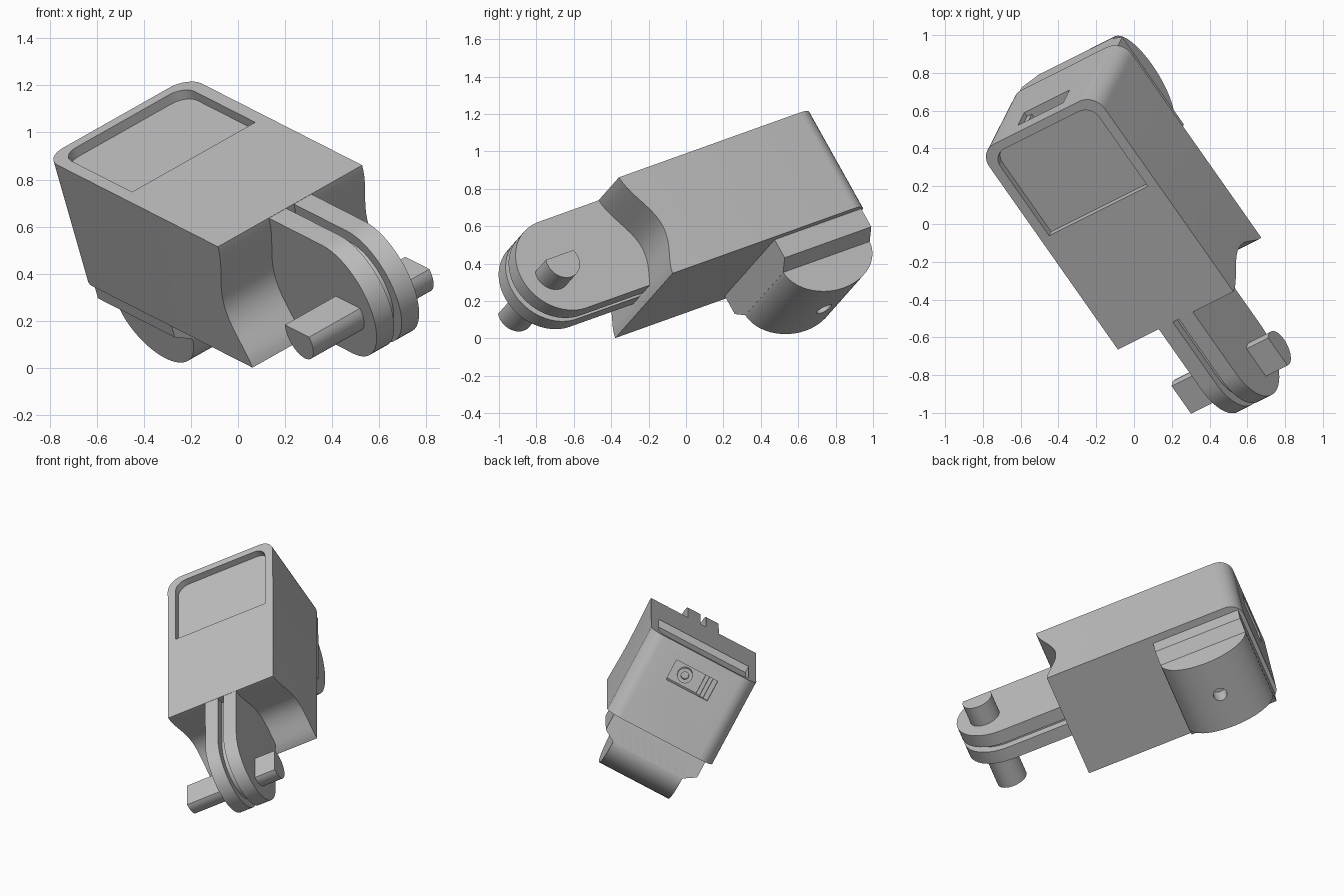
import bpy, bmesh, math
from mathutils import Matrix, Vector

old = bpy.data.objects.get("Cube")
if old:
    bpy.data.objects.remove(old, do_unlink=True)

# Tilted frame: u across, v towards the back, w out of the top
V = Vector((-0.552, 0.785, 0.281)).normalized()
W = Vector((-0.242, -0.473, 0.847))
U = V.cross(W).normalized()
W = U.cross(V)
FRAME = Matrix.Translation((-0.085, -0.665, 0.515)) @ Matrix((U, V, W)).transposed().to_4x4()

WIDTH, LENGTH, DEPTH = 0.767, 1.335, 0.606
MID = WIDTH / 2

grey = bpy.data.materials.new("plain grey")
grey.use_nodes = True
colour = (0.52, 0.52, 0.52, 1)
grey.diffuse_color = colour
grey.node_tree.nodes["Principled BSDF"].inputs["Base Color"].default_value = colour


def prism(name, points, axis, lo, hi, bevel=0, bevel_test=None):
    """Extrude a 2D outline along one local axis (0 = u, 1 = v, 2 = w)."""
    bm = bmesh.new()

    def place(p, t):
        co = list(p)
        co.insert(axis, t)
        return bm.verts.new(co)

    face = bm.faces.new([place(p, lo) for p in points])
    ext = bmesh.ops.extrude_face_region(bm, geom=[face])
    step = Vector((0, 0, 0))
    step[axis] = hi - lo
    moved = [g for g in ext["geom"] if isinstance(g, bmesh.types.BMVert)]
    bmesh.ops.translate(bm, verts=moved, vec=step)
    if bevel:
        edges = [e for e in bm.edges if bevel_test(*[v.co for v in e.verts])]
        bmesh.ops.bevel(bm, geom=edges, offset=bevel, segments=8, profile=0.5, affect='EDGES')
    bmesh.ops.recalc_face_normals(bm, faces=bm.faces)
    mesh = bpy.data.meshes.new(name)
    bm.to_mesh(mesh)
    bm.free()
    mesh.materials.append(grey)
    ob = bpy.data.objects.new(name, mesh)
    ob.matrix_world = FRAME
    bpy.context.collection.objects.link(ob)
    return ob


def rect(a, b, c, d):
    return [(a, c), (b, c), (b, d), (a, d)]


def arc(cx, cy, rx, ry, start, end, n=24):
    angles = [math.radians(start + (end - start) * i / n) for i in range(n + 1)]
    return [(cx + rx * math.cos(t), cy + ry * math.sin(t)) for t in angles]


def cut(target, cutter):
    cutter.hide_render = True
    bpy.context.view_layer.update()
    mod = target.modifiers.new("cut", 'BOOLEAN')
    mod.operation, mod.solver, mod.object = 'DIFFERENCE', 'EXACT', cutter
    bpy.context.view_layer.objects.active = target
    bpy.ops.object.modifier_apply(modifier=mod.name)
    bpy.data.objects.remove(cutter, do_unlink=True)


def back_corner(p, q):
    return min(p.y, q.y) > LENGTH - 0.01 and abs(p.z - q.z) > 0.01


# Body: side outline with a hollow front, rounded back corners
hollow = [(0.095 * max(0, math.sin(math.pi * (i / 20) ** 1.15)) ** 1.5, -DEPTH * i / 20)
          for i in range(21)]
body = prism("body", hollow + [(LENGTH, -DEPTH), (LENGTH, 0)], 0, 0, WIDTH,
             0.1, back_corner)

# Shallow recess in the top, rounded at its back corners
r = 0.08
recess = [(0.055, 0.74), (0.71, 0.74)]
recess += arc(0.71 - r, 1.285 - r, r, r, 0, 90, 8) + arc(0.055 + r, 1.285 - r, r, r, 90, 180, 8)
cut(body, prism("recess_cutter", recess, 2, -0.045, 0.1))

# Socket in the back face with a boss and small steps
cut(body, prism("socket_cutter", rect(MID - 0.155, MID + 0.145, -0.245, -0.1), 1,
                LENGTH - 0.09, LENGTH + 0.1))
boss = prism("socket_boss", arc(0.43, -0.172, 0.05, 0.05, 0, 345, 23), 1,
             LENGTH - 0.1, LENGTH - 0.04)
cut(boss, prism("boss_cutter", arc(0.43, -0.172, 0.025, 0.025, 0, 345, 23), 1,
                LENGTH - 0.08, LENGTH))
for i in range(3):
    prism("socket_step", rect(0.225, 0.31 - 0.025 * i, -0.246, -0.099), 1,
          LENGTH - 0.1, LENGTH - 0.07 + 0.022 * i)

# Pad under the back: flange with sloped edges, then a rounded block
prism("pad_flange", [(0.05, -0.6), (0.717, -0.6), (0.717, -0.72), (0.637, -0.77),
                     (0.13, -0.77), (0.05, -0.72)], 1, 0.72, 1.31)
pad = prism("pad", [(1.31, -0.62)] + [(0.72, -0.62)] + arc(1.015, -0.76, 0.295, 0.205, 180, 360),
            0, 0.13, 0.637)
cut(pad, prism("pad_hole_cutter", arc(MID, 1.013, 0.045, 0.045, 0, 345, 23), 2, -1.1, -0.85))


# Finger: two round-ended plates with a narrow core between them
def tongue(name, radius, lo, hi):
    outline = [(0.095, -0.272 + radius)] + arc(-0.41, -0.272, radius + 0.005, radius, 90, 270, 32)
    prism(name, outline + [(0.095, -0.272 - radius)], 0, lo, hi)


for side in (-1, 1):
    inner, outer = sorted((MID + side * 0.02, MID + side * 0.113))
    tongue("finger_plate", 0.271, inner, outer)
tongue("finger_core", 0.215, MID - 0.021, MID + 0.021)

# Cross pin with a flat along its upper side
flat = math.degrees(math.asin(0.37))
prism("cross_pin", arc(-0.495, -0.295, 0.1, 0.1, 180 - flat, 360 + flat), 0, 0.0, 0.64)

# Smooth the rounded surfaces and keep the edges sharp
for ob in bpy.context.view_layer.objects:
    ob.select_set(ob.type == 'MESH' and grey.name in ob.data.materials)
bpy.context.view_layer.objects.active = body
bpy.ops.object.shade_smooth_by_angle(angle=math.radians(30))
